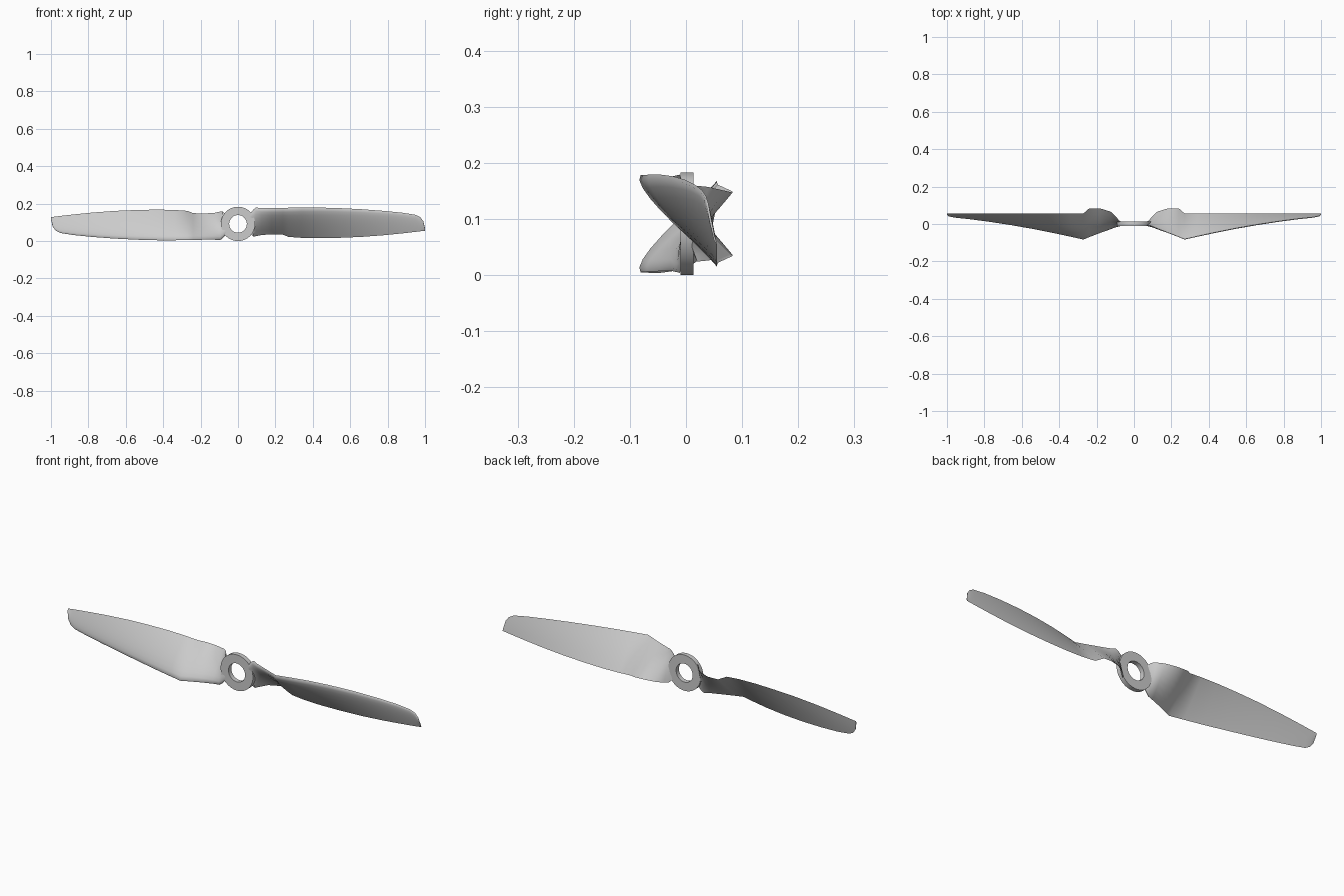
import bpy, bmesh, math

if "Cube" in bpy.data.objects:
    bpy.data.objects.remove(bpy.data.objects["Cube"])

CZ = 0.0915          # hub axis height
N = 10               # points per blade face

# stations: x, leading edge (y, z), trailing edge (y, z), thickness
STATIONS = [
    (0.058, -0.004, 0.140, 0.008, 0.048, 0.010),
    (0.082, -0.007, 0.168, 0.020, 0.024, 0.016),
    (0.096, -0.011, 0.179, 0.040, 0.026, 0.020),
    (0.125, -0.024, 0.176, 0.066, 0.032, 0.021),
    (0.180, -0.045, 0.176, 0.083, 0.036, 0.021),
    (0.240, -0.069, 0.177, 0.083, 0.034, 0.021),
    (0.270, -0.081, 0.178, 0.057, 0.022, 0.021),
    (0.340, -0.065, 0.179, 0.055, 0.017, 0.020),
    (0.430, -0.045, 0.179, 0.055, 0.015, 0.019),
    (0.540, -0.023, 0.176, 0.055, 0.017, 0.017),
    (0.660, -0.002, 0.170, 0.055, 0.022, 0.015),
    (0.780, 0.016, 0.161, 0.055, 0.031, 0.012),
    (0.880, 0.029, 0.151, 0.055, 0.041, 0.010),
    (0.950, 0.036, 0.140, 0.055, 0.049, 0.008),
    (0.975, 0.040, 0.127, 0.055, 0.052, 0.007),
    (0.991, 0.044, 0.105, 0.055, 0.054, 0.006),
    (1.000, 0.051, 0.068, 0.055, 0.055, 0.004),
]


def section(bm, x, ly, lz, ty, tz, thick):
    """Airfoil loop: flat back, bulged front, rounded leading edge."""
    dy, dz = ty - ly, tz - lz
    c = math.hypot(dy, dz)
    ny, nz = dz / c, -dy / c          # normal towards the front
    def pt(t, off):
        return bm.verts.new((x, ly + dy * t + ny * off, lz + dz * t + nz * off))
    ts = [(1 - math.cos(math.pi * i / N)) / 2 for i in range(N + 1)]
    def prof(t):
        return 2.6 * (math.sqrt(t) - t) * (1 - 0.2 * t) + 0.55 * t * (1 - t)
    front = [pt(t, thick * prof(t)) for t in ts]
    back = [pt(t, -0.12 * thick * math.sin(math.pi * t)) for t in reversed(ts[1:-1])]
    return front + back


def make_blade(name, turned):
    bm = bmesh.new()
    loops = [section(bm, *s) for s in STATIONS]
    n = len(loops[0])
    for a, b in zip(loops, loops[1:]):
        for i in range(n):
            j = (i + 1) % n
            bm.faces.new((a[i], a[j], b[j], b[i]))
    bm.faces.new(loops[0])
    bm.faces.new(loops[-1])
    if turned:                        # half turn about the hub axis
        for v in bm.verts:
            v.co.x, v.co.z = -v.co.x, 2 * CZ - v.co.z
    finish(bm, name, 40)


def finish(bm, name, angle):
    bmesh.ops.recalc_face_normals(bm, faces=bm.faces)
    me = bpy.data.meshes.new(name)
    bm.to_mesh(me)
    bm.free()
    ob = bpy.data.objects.new(name, me)
    bpy.context.collection.objects.link(ob)
    bpy.ops.object.select_all(action='DESELECT')
    ob.select_set(True)
    bpy.context.view_layer.objects.active = ob
    bpy.ops.object.shade_smooth_by_angle(angle=math.radians(angle))


# hub ring with a square profile swept around y
bm = bmesh.new()
SEG = 64
profile = [(0.0915, -0.010), (0.0915, 0.013), (0.047, 0.013), (0.047, -0.010)]
rings = []
for k in range(SEG):
    a = 2 * math.pi * k / SEG
    rings.append([bm.verts.new((r * math.cos(a), y, CZ + r * math.sin(a))) for r, y in profile])
for k in range(SEG):
    p, q = rings[k], rings[(k + 1) % SEG]
    for i in range(4):
        j = (i + 1) % 4
        bm.faces.new((p[i], p[j], q[j], q[i]))
finish(bm, "hub_ring", 30)

# two blades
make_blade("right_blade", False)
make_blade("left_blade", True)
